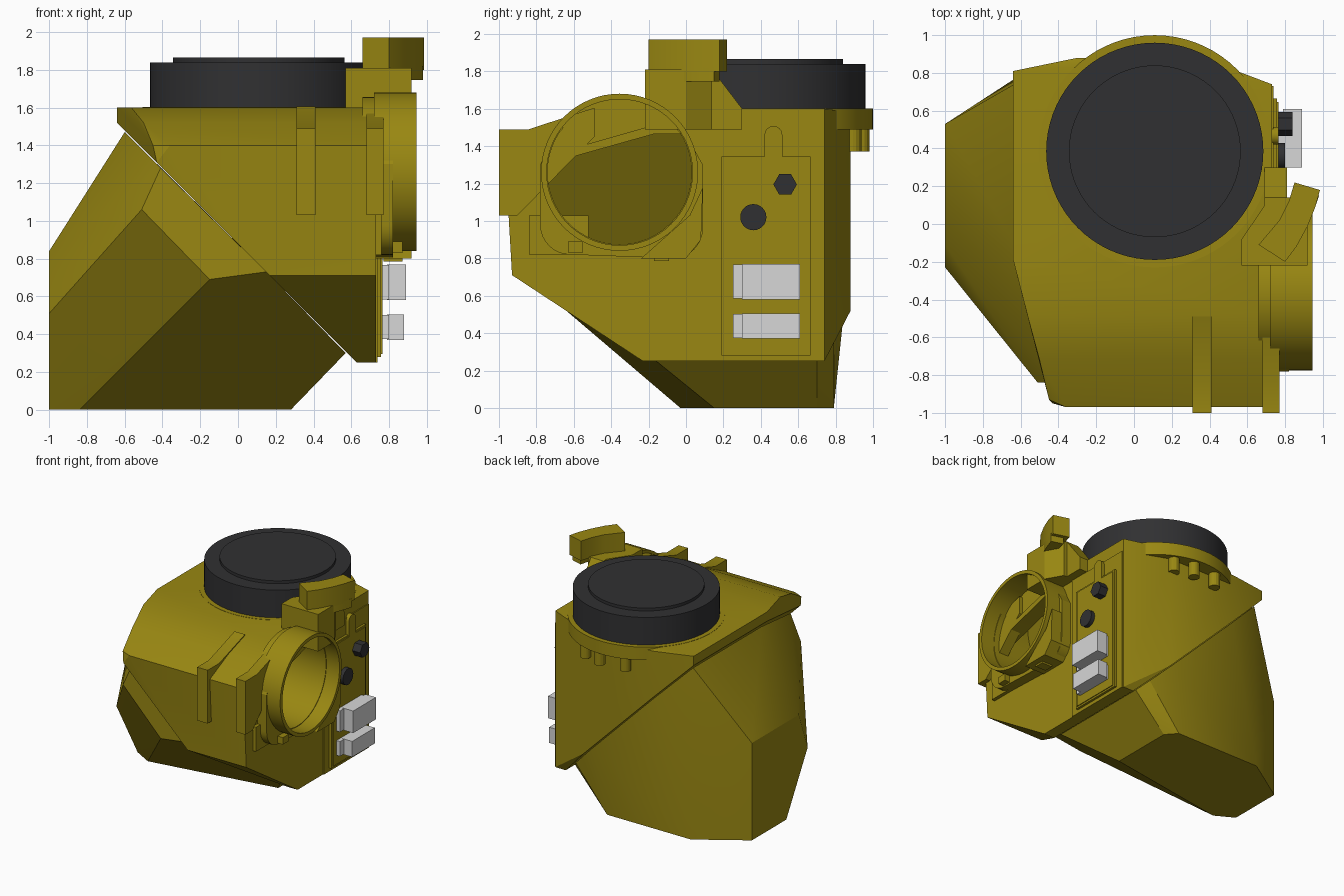
import bpy, bmesh, math
from mathutils import Vector

old = bpy.data.objects.get("Cube")
if old:
    bpy.data.objects.remove(old, do_unlink=True)


def material(name, rgb):
    m = bpy.data.materials.new(name)
    m.use_nodes = True
    m.diffuse_color = (*rgb, 1)
    bsdf = next(n for n in m.node_tree.nodes if n.type == 'BSDF_PRINCIPLED')
    bsdf.inputs["Base Color"].default_value = (*rgb, 1)
    return m


OLIVE = material("olive yellow", (0.32, 0.245, 0.006))
BLACK = material("soft black", (0.03, 0.03, 0.032))
GREY = material("light grey", (0.68, 0.68, 0.68))
parts = []


def finish(name, bm, mat):
    bmesh.ops.recalc_face_normals(bm, faces=bm.faces[:])
    me = bpy.data.meshes.new(name)
    bm.to_mesh(me)
    bm.free()
    me.materials.append(mat)
    ob = bpy.data.objects.new(name, me)
    bpy.context.collection.objects.link(ob)
    parts.append(ob)
    return ob


def hull(name, pts, mat=OLIVE):
    bm = bmesh.new()
    for p in pts:
        bm.verts.new(p)
    r = bmesh.ops.convex_hull(bm, input=bm.verts[:])
    loose = [v for v in bm.verts if not v.link_faces]
    bmesh.ops.delete(bm, geom=loose, context='VERTS')
    bmesh.ops.dissolve_limit(bm, angle_limit=math.radians(2),
                             verts=bm.verts[:], edges=bm.edges[:])
    return finish(name, bm, mat)


def prism(name, pts, axis, lo, hi, mat=OLIVE):
    """Extrude a 2D outline along an axis: x uses (y,z), y uses (x,z), z uses (x,y)."""
    place = {'x': lambda a, b, t: (t, a, b),
             'y': lambda a, b, t: (a, t, b),
             'z': lambda a, b, t: (a, b, t)}[axis]
    bm = bmesh.new()
    face = bm.faces.new([bm.verts.new(place(a, b, lo)) for a, b in pts])
    ext = bmesh.ops.extrude_face_region(bm, geom=[face])
    move = Vector(place(0, 0, hi - lo))
    bmesh.ops.translate(bm, vec=move,
                        verts=[g for g in ext['geom'] if isinstance(g, bmesh.types.BMVert)])
    return finish(name, bm, mat)


def arc(cx, cy, r, a0=0, a1=360, n=48):
    full = a1 - a0 == 360
    return [(cx + r * math.cos(math.radians(a0 + (a1 - a0) * i / n)),
             cy + r * math.sin(math.radians(a0 + (a1 - a0) * i / n)))
            for i in range(n if full else n + 1)]


def rect(a0, a1, b0, b1):
    return [(a0, b0), (a1, b0), (a1, b1), (a0, b1)]


def cut(ob, cutter):
    mod = ob.modifiers.new("opening", 'BOOLEAN')
    mod.object = cutter
    mod.solver = 'EXACT'
    bpy.context.view_layer.objects.active = ob
    bpy.ops.object.modifier_apply(modifier=mod.name)


# Upper housing, ending on a 45 degree plane at the lower left
R = 0.73
profile = [(-0.23, 0.25), (-0.93, 0.71), (-0.97, 1.40), (-0.72, 1.52),
           (-0.48, 1.60), (0.74, 1.60), (0.74, 0.25)]
body = hull("upper_housing", [(R, y, z) for y, z in profile] + [
    (-0.64, -0.19, 1.60), (-0.64, -0.19, 1.52), (-0.64, 0.81, 1.60), (-0.64, 0.81, 1.52),
    (-0.565, -0.48, 1.60), (-0.50, -0.72, 1.52), (-0.45, -0.93, 1.40), (-0.36, -0.97, 1.40),
    (-0.43, -0.95, 1.31), (0.17, -0.93, 0.71), (0.63, -0.23, 0.25), (0.63, 0.74, 0.25),
    (-0.30, 0.88, 1.18), (0.36, 0.88, 0.52), (-0.30, 0.88, 1.58), (0.36, 0.88, 1.58)])

# Faceted lower hood hanging off the slanted plane
hull("lower_hood", [
    (-1, -0.23, 0.51), (-1, -0.11, 0.84), (-1, 0.53, 0.84), (-1, 0.53, 0), (-1, 0.06, 0),
    (-0.84, -0.03, 0), (0.28, 0.15, 0), (0.28, 0.70, 0), (0.20, 0.79, 0), (-0.60, 0.79, 0),
    (-0.15, -0.84, 0.69), (0.15, -0.84, 0.73), (-0.51, -0.84, 1.06), (-0.41, -0.84, 1.28),
    (-0.60, -0.17, 1.47), (-0.60, 0.76, 1.47), (-0.30, 0.85, 1.17), (0.30, 0.85, 0.57),
    (0.57, 0.70, 0.30), (0.57, -0.22, 0.30), (0.50, 0.79, 0.37)])

# Lamp housing behind the side ring
CY, CZ = -0.355, 1.26
base = arc(-0.62, 0.98, 0.16, 180, 270, 8) + arc(-0.07, 0.96, 0.16, 270, 360, 8) \
    + [(0.09, 1.30), (-0.02, 1.50), (-0.68, 1.50), (-0.78, 1.30)]
lamp_base = prism("ring_base", base, 'x', 0.70, 0.82)

# Opening with a slanted inner wall, cut through both housings
opening = [(y, min(z, 1.5)) for y, z in arc(CY, CZ, 0.385, 0, 360, 64)]
cutter = hull("opening_cutter", [(1.1, y, z) for y, z in opening]
              + [(0.4 + 0.6 * (z - CZ), y, z) for y, z in opening])
cutter.hide_render = True
cut(body, cutter)
cut(lamp_base, cutter)
parts.remove(cutter)
bpy.data.objects.remove(cutter, do_unlink=True)

# Side ring
bm = bmesh.new()
loops = [[bm.verts.new((x, y, z)) for y, z in arc(CY, CZ, r, 0, 360, 64)]
         for r, x in ((0.42, 0.72), (0.42, 0.945), (0.39, 0.945), (0.39, 0.72))]
for k in range(4):
    a, b = loops[k], loops[(k + 1) % 4]
    for i in range(64):
        j = (i + 1) % 64
        bm.faces.new((a[i], a[j], b[j], b[i]))
finish("side_ring", bm, OLIVE)
prism("ring_upper_plate", arc(CY, CZ, 0.395, 36, 168, 24) + [(-0.18, 1.49)], 'x', 0.66, 0.74)
prism("ring_crossbar", [(-0.74, 1.305), (-0.17, 1.465), (-0.02, 1.465), (-0.02, 1.51),
                        (-0.18, 1.51), (-0.74, 1.35)], 'x', 0.64, 0.77)
for i, (y, z) in enumerate(((-0.59, 0.83), (-0.13, 0.785))):
    prism(f"ring_foot_{i + 1}", rect(y - 0.04, y + 0.04, z, z + 0.06), 'x', 0.77, 0.87)
prism("ring_corner", [(-0.24, 0.80), (0.0, 0.80), (0.08, 0.90), (0.09, 1.18), (0.02, 1.03)],
      'x', 0.72, 0.92)
prism("front_side_plate", rect(-0.84, -0.52, 0.82, 1.03), 'x', 0.70, 0.76)

# Front straps with screws
for i, (x0, x1) in enumerate(((0.31, 0.41), (0.68, 0.77))):
    prism(f"strap_{i + 1}", [(-1, 1.03), (-1, 1.49), (-0.84, 1.49), (-0.49, 1.605),
                             (-0.49, 1.45), (-0.90, 1.03)], 'x', x0, x1)
    for j, z in enumerate((1.08, 1.44)):
        prism(f"strap_screw_{i + 1}_{j + 1}", arc((x0 + x1) / 2, z, 0.017, 0, 360, 12),
              'y', -1.0, -0.98)

# Round top flange with pegs, and the black cap
FX, FY = 0.11, 0.385
prism("top_flange", arc(FX, FY, 0.615, 0, 360, 72), 'z', 1.49, 1.602)
for i, a in enumerate((66, 84, 108)):
    a = math.radians(a)
    prism(f"flange_peg_{i + 1}", arc(FX + 0.555 * math.cos(a), FY + 0.555 * math.sin(a),
                                     0.045, 0, 360, 16), 'z', 1.37, 1.50)
prism("cap", arc(FX, FY, 0.575, 0, 360, 72), 'z', 1.60, 1.84, BLACK)
prism("cap_top", arc(FX, FY, 0.455, 0, 360, 72), 'z', 1.83, 1.865, BLACK)

# Top mount and curved bracket
prism("mount_block", [(0.57, -0.22), (0.92, -0.22), (0.92, 0.0), (0.84, 0.14),
                      (0.72, 0.14), (0.57, -0.08)], 'z', 1.49, 1.81)
prism("mount_wedge", [(0.10, 1.49), (0.10, 1.81), (0.14, 1.81), (0.30, 1.60), (0.30, 1.49)],
      'x', 0.69, 0.81)
prism("curved_bracket", [(0.66, -0.11), (0.80, -0.20), (0.86, -0.12), (0.92, -0.01),
                         (0.96, 0.09), (0.985, 0.18), (0.85, 0.22), (0.82, 0.12),
                         (0.77, 0.02)], 'z', 1.80, 1.97)
prism("bracket_skirt", [(0.87, -0.08), (0.92, -0.01), (0.96, 0.09), (0.98, 0.15),
                        (0.88, 0.18), (0.85, 0.05)], 'z', 1.745, 1.82)

# Side connector panel
prism("side_plate", rect(0.12, 0.73, 0.25, 1.49), 'x', 0.70, 0.738)
prism("connector_panel", rect(0.19, 0.665, 0.28, 1.345), 'x', 0.72, 0.758)
prism("panel_rim", rect(0.21, 0.645, 0.295, 1.33), 'x', 0.74, 0.765)
prism("panel_tab", [(0.42, 1.33), (0.515, 1.33)] + arc(0.4675, 1.46, 0.0475, 0, 180, 12),
      'x', 0.72, 0.765)
prism("hex_knob", arc(0.53, 1.195, 0.063, 0, 360, 6), 'x', 0.75, 0.84, BLACK)
prism("round_knob", arc(0.36, 1.02, 0.07, 0, 360, 24), 'x', 0.75, 0.80, BLACK)
for i, (z0, z1, x) in enumerate(((0.58, 0.77, 0.89), (0.37, 0.505, 0.88))):
    prism(f"plug_{i + 1}", rect(0.30, 0.61, z0, z1), 'x', 0.79, x, GREY)
    prism(f"plug_base_{i + 1}", rect(0.25, 0.59, z0 + 0.004, z1 - 0.004), 'x', 0.75, 0.80, GREY)

# Smooth shading with sharp edges kept
bpy.ops.object.select_all(action='DESELECT')
for ob in parts:
    ob.select_set(True)
bpy.context.view_layer.objects.active = body
bpy.ops.object.shade_smooth_by_angle(angle=math.radians(22))
